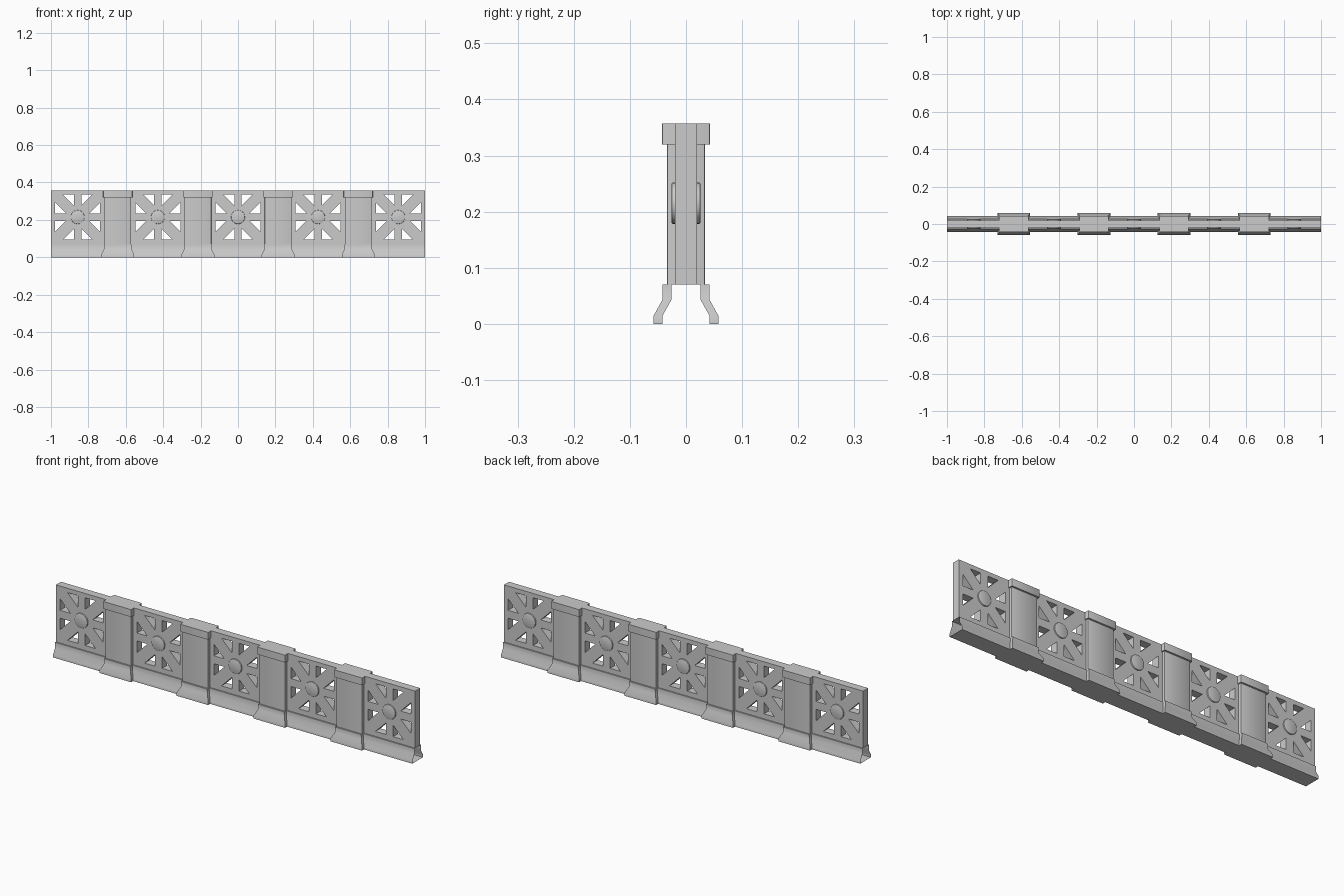
import bpy, bmesh, math
from mathutils import Matrix

if "Cube" in bpy.data.objects:
    bpy.data.objects.remove(bpy.data.objects["Cube"])

PITCH = 0.4286
PANELS = [PITCH * i for i in range(-2, 3)]
PILLARS = [PITCH * (i + 0.5) for i in range(-2, 2)]
TOP, SILL, HUB_Z = 0.357, 0.07, 0.215


def finish(name, bm, angle=35):
    bmesh.ops.recalc_face_normals(bm, faces=bm.faces)
    me = bpy.data.meshes.new(name)
    bm.to_mesh(me)
    bm.free()
    ob = bpy.data.objects.new(name, me)
    bpy.context.collection.objects.link(ob)
    bpy.ops.object.select_all(action='DESELECT')
    ob.select_set(True)
    bpy.context.view_layer.objects.active = ob
    bpy.ops.object.shade_smooth_by_angle(angle=math.radians(angle))
    return ob


def box(name, x, hx, hy, z0, z1, bevel=0.003):
    bm = bmesh.new()
    m = Matrix.Translation((x, 0, (z0 + z1) / 2)) @ Matrix.Diagonal((2 * hx, 2 * hy, z1 - z0, 1))
    bmesh.ops.create_cube(bm, size=1, matrix=m)
    # ease only the upright corners
    edges = [e for e in bm.edges if abs(e.verts[0].co.z - e.verts[1].co.z) > 1e-4]
    bmesh.ops.bevel(bm, geom=edges, offset=bevel, segments=2, affect='EDGES', profile=0.5)
    return finish(name, bm)


# Pierced wall: a filled outline with eight triangular openings per panel
curve = bpy.data.curves.new("wall_outline", 'CURVE')
curve.dimensions = '2D'
curve.fill_mode = 'BOTH'
curve.extrude = 0.02


def outline(points):
    s = curve.splines.new('POLY')
    s.points.add(len(points) - 1)
    for p, (x, y) in zip(s.points, points):
        p.co = (x, y, 0, 1)
    s.use_cyclic_u = True


outline([(-1, SILL), (1, SILL), (1, TOP), (-1, TOP)])
triangle = [(0.02, 0.12), (0.078, 0.12), (0.02, 0.062)]
for cx in PANELS:
    for sx in (-1, 1):
        for sz in (-1, 1):
            outline([(cx + sx * a, HUB_Z + sz * b) for a, b in triangle])
            outline([(cx + sx * b, HUB_Z + sz * a) for a, b in triangle])
tmp = bpy.data.objects.new("wall_outline", curve)
bpy.context.collection.objects.link(tmp)
bpy.context.view_layer.update()
me = bpy.data.meshes.new_from_object(tmp.evaluated_get(bpy.context.evaluated_depsgraph_get()))
bpy.data.objects.remove(tmp)
bm = bmesh.new()
bm.from_mesh(me)
bmesh.ops.remove_doubles(bm, verts=bm.verts, dist=1e-5)
bmesh.ops.transform(bm, matrix=Matrix.Rotation(math.pi / 2, 4, 'X'), verts=bm.verts)
finish("pierced_wall", bm, 20)

# Round hubs, proud of both wall faces
for cx in PANELS:
    bm = bmesh.new()
    m = Matrix.Translation((cx, 0, HUB_Z)) @ Matrix.Rotation(math.pi / 2, 4, 'X')
    bmesh.ops.create_cone(bm, cap_ends=True, segments=24, radius1=0.037, radius2=0.037,
                          depth=0.052, matrix=m)
    rim = [e for e in bm.edges if any(len(f.verts) > 4 for f in e.link_faces)]
    bmesh.ops.bevel(bm, geom=rim, offset=0.003, segments=2, affect='EDGES', profile=0.5)
    finish("hub", bm)

# Pillars with caps
for px in PILLARS:
    box("pillar", px, 0.072, 0.034, SILL, 0.32)
    box("pillar_cap", px, 0.078, 0.043, 0.32, TOP)

# Flared hollow plinth that steps outward around each pillar, open at both ends
levels = [(0.0, 0.042, 0.088), (0.014, 0.042, 0.088), (0.043, 0.026, 0.074), (SILL, 0.026, 0.072)]
bm = bmesh.new()
rows = []
for z, y, half in levels:
    plan = [(-1, y)]
    for px in PILLARS:
        plan += [(px - half, y), (px - half, y + 0.016), (px + half, y + 0.016), (px + half, y)]
    plan.append((1, y))
    rows.append([[bm.verts.new((a, s * b, z)) for a, b in plan] for s in (-1, 1)])
n = len(rows[0][0])
for i in range(n - 1):
    for lo, hi in zip(rows, rows[1:]):
        for s in (0, 1):
            bm.faces.new((lo[s][i], lo[s][i + 1], hi[s][i + 1], hi[s][i]))
    # floor and ledge
    for f, b in (rows[0], rows[-1]):
        if abs(f[i].co.x - f[i + 1].co.x) > 1e-4:
            bm.faces.new((f[i], f[i + 1], b[i + 1], b[i]))
finish("plinth", bm)
